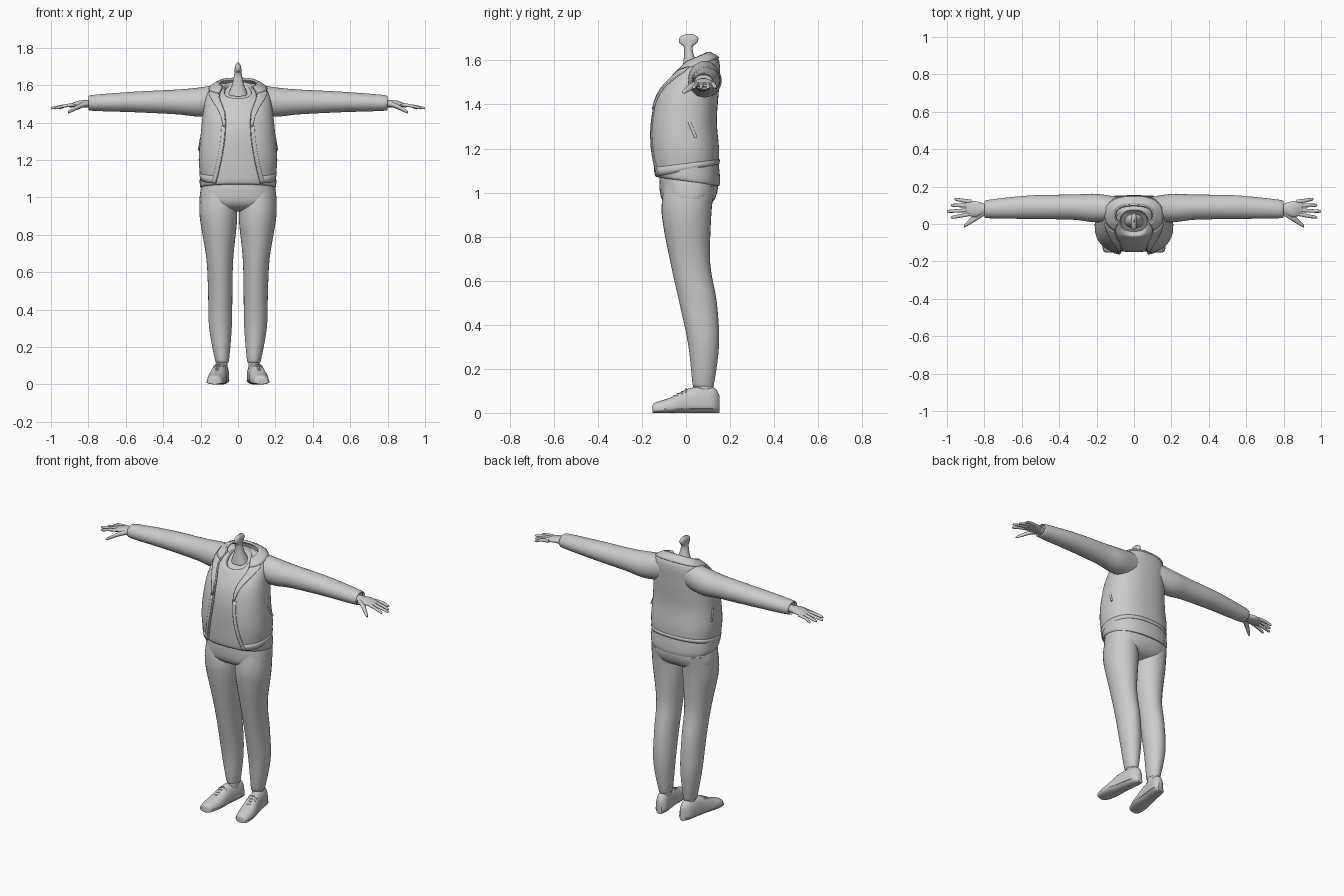
import bpy, bmesh
from math import sin, cos, pi, asin, copysign

cube = bpy.data.objects.get("Cube")
if cube:
    bpy.data.objects.remove(cube)

grey = bpy.data.materials.new("light_grey")
grey.use_nodes = True
colour = (.6, .6, .6, 1)
grey.diffuse_color = colour
grey.node_tree.nodes["Principled BSDF"].inputs["Base Color"].default_value = colour


def smooth(*channels, steps=5):
    """Spline through matching lists of values; returns one row per step."""
    rows = list(zip(*channels))
    last = len(rows) - 1
    out = []
    for i in range(last):
        before, start, end, after = (rows[max(0, min(last, i + k))] for k in (-1, 0, 1, 2))
        for s in range(steps):
            t = s / steps
            blend = t * t * (3 - 2 * t)
            ease_in, ease_out = t * (1 - t) ** 2 / 2, t * t * (1 - t) / 2
            out.append([b + (c - b) * blend + (c - a) * ease_in - (d - b) * ease_out
                        for a, b, c, d in zip(before, start, end, after)])
    return out + [list(rows[last])]


def angles(count):
    return [2 * pi * j / count for j in range(count)]


def rounded(value, power):
    """Superellipse term: higher power gives a boxier outline."""
    return copysign(abs(value) ** (2 / power), value)


def skin(name, rings, closed=True, mirror=False, thick=0):
    """Bridge rings of points into one smooth object."""
    bm = bmesh.new()
    verts = [[bm.verts.new(point) for point in ring] for ring in rings]
    count = len(rings[0])
    for low, high in zip(verts, verts[1:]):
        for j in range(count if closed else count - 1):
            k = (j + 1) % count
            bm.faces.new((low[j], low[k], high[k], high[j]))
    if closed:
        bm.faces.new(verts[0])
        bm.faces.new(verts[-1])
        bmesh.ops.recalc_face_normals(bm, faces=bm.faces)
    mesh = bpy.data.meshes.new(name)
    bm.to_mesh(mesh)
    bm.free()
    mesh.materials.append(grey)
    part = bpy.data.objects.new(name, mesh)
    bpy.context.collection.objects.link(part)
    if thick:
        solid = part.modifiers.new("thickness", 'SOLIDIFY')
        solid.thickness, solid.offset = thick, -1
    if mirror:
        part.modifiers.new("mirror", 'MIRROR').use_mirror_merge = False
    bpy.ops.object.select_all(action='DESELECT')
    part.select_set(True)
    bpy.context.view_layer.objects.active = part
    bpy.ops.object.shade_smooth_by_angle(angle=.8)


def body_point(row, angle, grow=0):
    """Point on a tilted ring around the body; angle zero is the front."""
    width, front, back, low, high = row[:5]
    side, depth = rounded(sin(angle), 2.4), -rounded(cos(angle), 2.4)
    return ((width + grow) * side,
            (front + back) / 2 + ((back - front) / 2 + grow) * depth,
            (low + high) / 2 + (high - low) / 2 * depth)


def body(name, width, front, back, front_z, back_z):
    rows = smooth(width, front, back, front_z, back_z)
    skin(name, [[body_point(row, a) for a in angles(48)] for row in rows])


def limb(name, x, y, z, wide, tall, sides=20):
    """Mirrored pair of tubes running along x."""
    skin(name, [[(px, py + w * cos(a), pz + h * sin(a)) for a in angles(sides)]
                for px, py, pz, w, h in smooth(x, y, z, wide, tall)], mirror=True)


def leg(name, inner, outer, front, back, z):
    """Mirrored pair of tubes running upward."""
    skin(name, [[((i + o) / 2 + (o - i) / 2 * sin(a), (f + b) / 2 - (b - f) / 2 * cos(a), h)
                 for a in angles(32)]
                for i, o, f, b, h in smooth(inner, outer, front, back, z)], mirror=True)


# Shirt, closed by a shallow cap at the neckline
body("shirt",
     width=(.19, .205, .19, .17, .14, .08, .07),
     front=(-.13, -.145, -.15, -.13, -.08, -.06, -.04),
     back=(.14, .155, .13, .13, .12, .08, .07),
     front_z=(1.07, 1.1, 1.3, 1.42, 1.51, 1.53, 1.51),
     back_z=(1.03, 1.06, 1.3, 1.45, 1.58, 1.62, 1.6))

# Open jacket; the last channel is half the width of the front opening
jacket = smooth((.2, .21, .2, .185, .16, .1),
                (-.15, -.165, -.16, -.13, -.06, -.01),
                (.15, .15, .14, .15, .15, .1),
                (1.07, 1.2, 1.33, 1.45, 1.54, 1.59),
                (1.13, 1.2, 1.33, 1.48, 1.6, 1.64),
                (.12, .09, .07, .07, .1, .08))


def edge(row, reach=0):
    """Angle of the jacket's front edge, moved sideways by reach."""
    return asin(min(.97, (row[5] + reach) / row[0]) ** 1.2)


def shell(name, rows, grow, thick, reach=None):
    """Jacket layer: wraps the back, or makes mirrored front strips of width reach."""
    rings = []
    for i, row in enumerate(rows):
        start = edge(row)
        stop = 2 * pi - start if reach is None else edge(row, reach(i / len(rows)))
        count = 64 if reach is None else 6
        rings.append([body_point(row, start + (stop - start) * j / count, grow)
                      for j in range(count + 1)])
    skin(name, rings, closed=False, mirror=reach is not None, thick=thick)


shell("jacket", jacket, 0, .01)
shell("hem_band", jacket[:3], .003, .006)
shell("front_facings", jacket[:13], .004, .008, lambda up: .02)
shell("lapels", jacket[12:22], .008, .01, lambda up: .01 + .05 * up)
shell("collar", jacket[21:], .008, .012)

# Sleeves with a narrower cuff lining
limb("sleeves", x=(.07, .2, .33, .55, .78, .785), y=(.08, .085, .09, .09, .08, .08),
     z=(1.53, 1.51, 1.51, 1.51, 1.505, 1.505), wide=(.06, .076, .067, .063, .049, .04),
     tall=(.08, .078, .066, .055, .042, .03), sides=32)

# Hands
limb("palms", x=(.76, .8, .85, .9), y=(.08, .08, .08, .085), z=(1.5, 1.5, 1.5, 1.49),
     wide=(.026, .028, .043, .036), tall=(.022, .02, .017, .009))
for i, name in enumerate(("little", "ring", "middle", "index")):
    tip = 1 - .02 * abs(i - 2)
    root = .12 - .022 * i
    end = root + .01 * (1.2 - i)
    limb(name + "_fingers", x=(.87, .92, tip - .01, tip), y=(root, (root + end) / 2, end, end),
         z=(1.495, 1.49, 1.478, 1.475), wide=(.01, .01, .008, .002), tall=(.01, .009, .007, .002), sides=10)
limb("thumbs", x=(.8, .84, .9, .91), y=(.065, .04, -.005, -.013), z=(1.5, 1.49, 1.46, 1.453),
     wide=(.02, .02, .011, .003), tall=(.014, .014, .009, .003), sides=12)

# Hips and trouser legs
body("hips", width=(.12, .185, .204, .203, .19), front=(-.04, -.08, -.11, -.12, -.12),
     back=(.06, .1, .13, .145, .14), front_z=(.925, .94, .97, 1.02, 1.09),
     back_z=(.925, .94, .97, 1.02, 1.09))
leg("trouser_legs",
    inner=(.055, .048, .033, .03, .025, .004, .02),
    outer=(.115, .123, .155, .16, .17, .205, .2),
    front=(.04, .03, .01, -.03, -.07, -.11, -.1),
    back=(.12, .127, .15, .14, .11, .115, .13),
    z=(.13, .13, .31, .5, .68, .9, 1.03))
leg("ankles", inner=(.055, .055), outer=(.116, .116), front=(.034, .034), back=(.122, .122), z=(.06, .15))

# Shoes, turned outward toward the toe
shoe = smooth((-.153, -.14, -.07, .02, .12, .152), (.015, .038, .05, .043, .038, .015),
              (.03, .047, .07, .113, .118, .08))


def shoe_rings(grow, top):
    rings = []
    for y, width, height in shoe:
        ring = []
        for a in angles(24):
            up = rounded(sin(a), 2.2)
            z = height * (.3 + up * (.7 if up > 0 else .3))
            ring.append((.103 - .15 * y + (width + grow) * rounded(cos(a), 2.4), y, min(z, top)))
        rings.append(ring)
    return rings


skin("shoes", shoe_rings(0, 1), mirror=True)
skin("soles", shoe_rings(.004, .02), mirror=True)
for i in range(4):
    x, y, z = .113 - .003 * i, -.055 + .018 * i, .077 + .01 * i
    limb("lace_%d" % (i + 1), x=(x - .027, x, x + .027), y=(y, y, y), z=(z - .012, z, z - .012),
         wide=(.004,) * 3, tall=(.004,) * 3, sides=8)

# Neck stem with a rounded knob
body("neck_stem", width=(.05, .03, .02, .018, .015, .004), front=(-.02, -.01, -.01, -.03, -.028, 0),
     back=(.06, .04, .03, .05, .055, .03), front_z=(1.54, 1.61, 1.66, 1.68, 1.705, 1.72),
     back_z=(1.57, 1.61, 1.66, 1.68, 1.705, 1.72))

# Slanted pocket welts on the sides
skin("pocket_welts", [[(.199 + .012 * t + .004 * cos(a), .015 + .03 * t + .007 * sin(a), 1.32 - .07 * t)
                       for a in angles(8)] for t in (0, .5, 1)], mirror=True)
